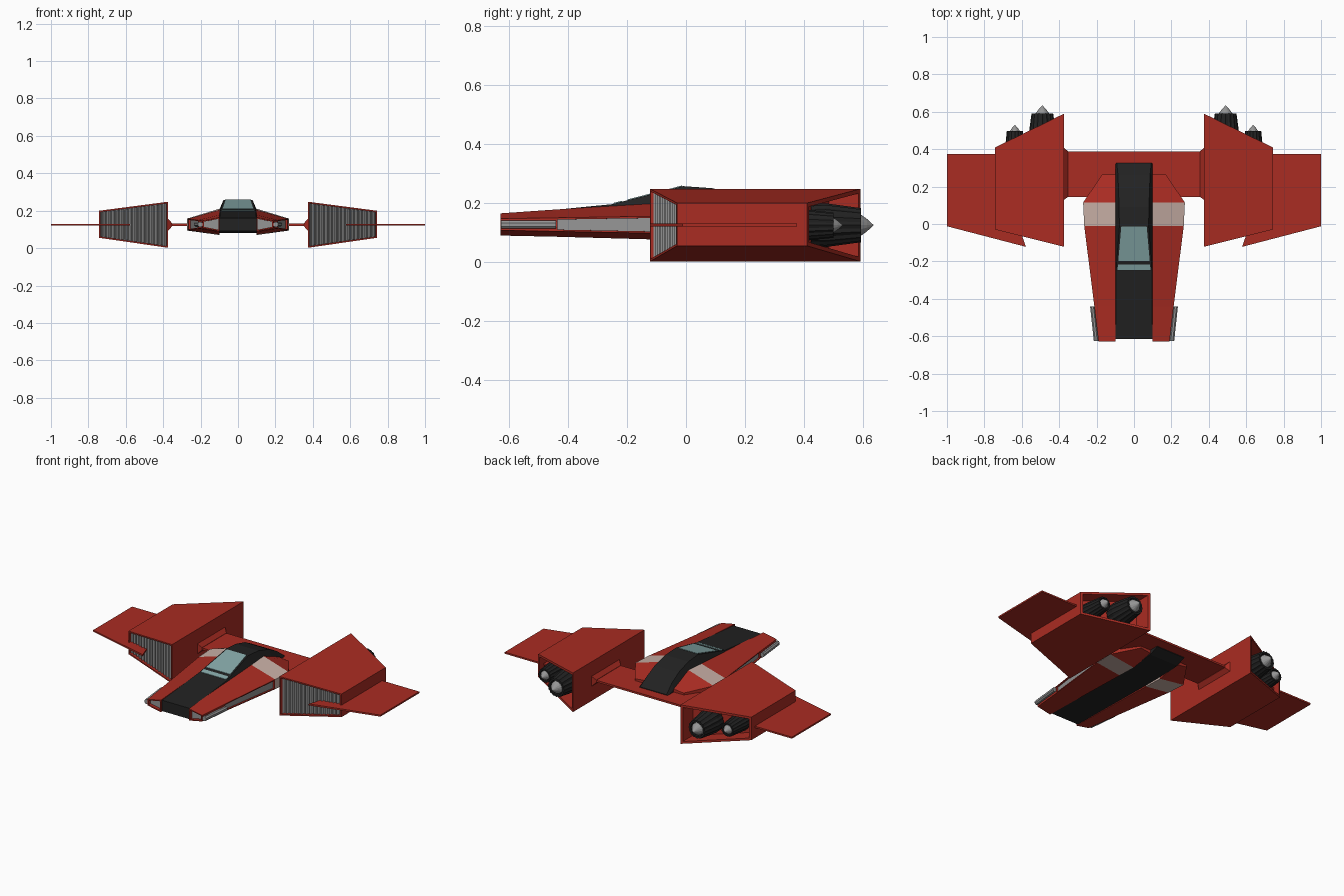
import bpy, bmesh, math
from mathutils import Vector

if "Cube" in bpy.data.objects:
    bpy.data.objects.remove(bpy.data.objects["Cube"])


def material(name, rgb):
    m = bpy.data.materials.new(name)
    m.diffuse_color = (*rgb, 1)
    m.use_nodes = True
    m.node_tree.nodes["Principled BSDF"].inputs["Base Color"].default_value = m.diffuse_color
    return m


RED = material("hull_red", (0.40, 0.025, 0.016))
BLACK = material("charcoal", (0.016, 0.016, 0.016))
GREY = material("metal_grey", (0.30, 0.30, 0.30))
PALE = material("pale_band", (0.58, 0.43, 0.38))
GLASS = material("canopy_glass", (0.23, 0.38, 0.38))


def loft(rings):
    """Skin equal-length rings; returns bmesh, side faces [segment][side], end caps."""
    bm = bmesh.new()
    vs = [[bm.verts.new(p) for p in r] for r in rings]
    n = len(rings[0])
    sides = [[bm.faces.new((a[i], a[(i + 1) % n], b[(i + 1) % n], b[i])) for i in range(n)]
             for a, b in zip(vs, vs[1:])]
    caps = [bm.faces.new(vs[0]), bm.faces.new(vs[-1])]
    bmesh.ops.recalc_face_normals(bm, faces=bm.faces)
    return bm, sides, caps


def recess(bm, face, rim, offset, mat):
    """Inset a face and push its middle inwards."""
    bmesh.ops.inset_individual(bm, faces=[face], thickness=rim, use_even_offset=True)
    bmesh.ops.inset_individual(bm, faces=[face], thickness=0.0001)
    bmesh.ops.translate(bm, verts=face.verts, vec=Vector(offset))
    face.material_index = mat


def finish(bm, name, mats, mirror=True):
    me = bpy.data.meshes.new(name)
    bm.to_mesh(me)
    bm.free()
    for m in mats:
        me.materials.append(m)
    ob = bpy.data.objects.new(name, me)
    bpy.context.collection.objects.link(ob)
    if mirror:
        ob.modifiers.new("mirror", 'MIRROR')
    return ob


def plate(name, outline, z0, z1, mat, mirror=True):
    bm, _, _ = loft([[(x, y, z) for x, y in outline] for z in (z0, z1)])
    return finish(bm, name, [mat], mirror)


def turned(name, profile, x, z, mat, sides=24, rib=1.0):
    """Round part along y; profile is (y, radius); rib < 1 makes grooved sides."""
    rings = []
    for y, r in profile:
        ring = []
        for i in range(sides):
            a = 2 * math.pi * i / sides
            k = r * (rib if i % 2 else 1)
            ring.append((x + k * math.cos(a), y, z + k * math.sin(a)))
        rings.append(ring)
    return finish(loft(rings)[0], name, [mat])


# Fuselage sides: (y, outer x, inner top, outer top, outer bottom, inner bottom)
stations = [(-0.628, 0.19, 0.165, 0.147, 0.108, 0.090),
            (-0.44, 0.212, 0.178, 0.150, 0.104, 0.086),
            (-0.01, 0.266, 0.205, 0.157, 0.096, 0.074),
            (0.115, 0.272, 0.211, 0.158, 0.094, 0.070),
            (0.265, 0.17, 0.150, 0.143, 0.107, 0.098)]
bm, sides, caps = loft([[(0.098, y, a), (x, y, b), (x, y, c), (0.098, y, d)]
                        for y, x, a, b, c, d in stations])
for f in sides[2]:
    f.material_index = 1
recess(bm, sides[1][1], 0.006, (-0.01, 0, 0), 2)
recess(bm, caps[0], 0.007, (0, 0.02, 0), 2)
finish(bm, "fuselage_side", [RED, PALE, GREY])

# Central spine with canopy hump: (y, bottom, shoulder, top, top half width)
spine = [(-0.615, 0.092, 0.155, 0.160, 0.098),
         (-0.25, 0.086, 0.188, 0.196, 0.096),
         (-0.01, 0.082, 0.205, 0.257, 0.078),
         (0.09, 0.082, 0.205, 0.250, 0.080),
         (0.19, 0.084, 0.180, 0.222, 0.083),
         (0.265, 0.090, 0.150, 0.182, 0.086),
         (0.325, 0.115, 0.127, 0.135, 0.092)]
bm, _, _ = loft([[(-0.1, y, b), (-0.1, y, s), (-w, y, t), (w, y, t), (0.1, y, s), (0.1, y, b)]
                 for y, b, s, t, w in spine])
finish(bm, "spine_and_canopy_frame", [BLACK], False)

# Windshield panes laid on the sloping canopy front
for name, y0, y1, w0, w1 in (("front_pane", -0.245, -0.217, 0.088, 0.086),
                             ("main_pane", -0.197, -0.013, 0.084, 0.068)):
    rings = []
    for h in (-0.003, 0.003):
        z = [0.196 + (y + 0.25) * 0.254 + h for y in (y0, y1)]
        rings.append([(-w0, y0, z[0]), (w0, y0, z[0]), (w1, y1, z[1]), (-w1, y1, z[1])])
    finish(loft(rings)[0], name, [GLASS], False)

# Guns on the nose flanks
bm, _, _ = loft([[(x + 0.014 * math.cos(a), y, 0.127 + 0.015 * math.sin(a))
                  for a in [math.pi / 4 * (i + 0.5) for i in range(8)]]
                 for x, y in ((0.202, -0.625), (0.222, -0.44))])
finish(bm, "nose_gun", [GREY])

# Wings
plate("centre_wing", [(-0.38, 0.145), (0.38, 0.145), (0.38, 0.388), (-0.38, 0.388)],
      0.119, 0.131, RED, False)
plate("outer_wing", [(0.578, -0.122), (1.0, -0.012), (1.0, 0.375), (0.7, 0.375), (0.61, -0.03)],
      0.120, 0.130, RED)

# Tapered wing root on the nacelle
bm, _, _ = loft([[(x, y0, 0.125 - h), (x, y1, 0.125 - h), (x, y1, 0.125 + h), (x, y0, 0.125 + h)]
                 for x, y0, y1, h in ((0.38, 0.125, 0.412, 0.038), (0.352, 0.145, 0.388, 0.008))])
finish(bm, "wing_root", [RED])

# Engine nacelle with recessed intake and exhaust
IN, OUT = (0.374, -0.122, 0.59, 0.002, 0.248), (0.742, -0.03, 0.41, 0.055, 0.200)
bm, sides, _ = loft([[(x, f, lo), (x, b, lo), (x, b, hi), (x, f, hi)]
                     for x, f, b, lo, hi in (IN, OUT)])
recess(bm, sides[0][3], 0.008, (0, 0.022, 0), 1)
recess(bm, sides[0][1], 0.014, (0, -0.10, 0), 0)
finish(bm, "nacelle", [RED, GREY])

# Upright slats in the intake
bm = bmesh.new()
N = 16
for i in range(N):
    t = (i + 0.5) / N
    x, f, _, lo, hi = [a + (b - a) * t for a, b in zip(IN, OUT)]
    lo, hi = lo + 0.009, hi - 0.009
    tri = [(x - 0.008, f + 0.020), (x + 0.008, f + 0.024), (x, f + 0.010)]
    low, top = [[bm.verts.new((px, py, z)) for px, py in tri] for z in (lo, hi)]
    for k in range(3):
        j = (k + 1) % 3
        bm.faces.new((low[k], low[j], top[j], top[k]))
    bm.faces.new(low)
    bm.faces.new(top)
bmesh.ops.recalc_face_normals(bm, faces=bm.faces)
finish(bm, "intake_slats", [GREY])

# Exhaust nozzles with pointed plugs
for size, x, y, r in (("large", 0.49, 0.592, 0.074), ("small", 0.637, 0.498, 0.055)):
    turned(size + "_nozzle", [(y - 0.17, r * 0.95), (y - 0.12, r), (y, r * 0.78),
                              (y, r * 0.62), (y - 0.03, r * 0.55)], x, 0.125, BLACK, 32, 0.93)
    k = r / 0.074
    turned(size + "_exhaust_plug", [(y - 0.03, 0.040 * k), (y - 0.002, 0.037 * k),
                                    (y + 0.02 * k, 0.021 * k), (y + 0.042 * k, 0.001)],
           x, 0.125, GREY, 16)
